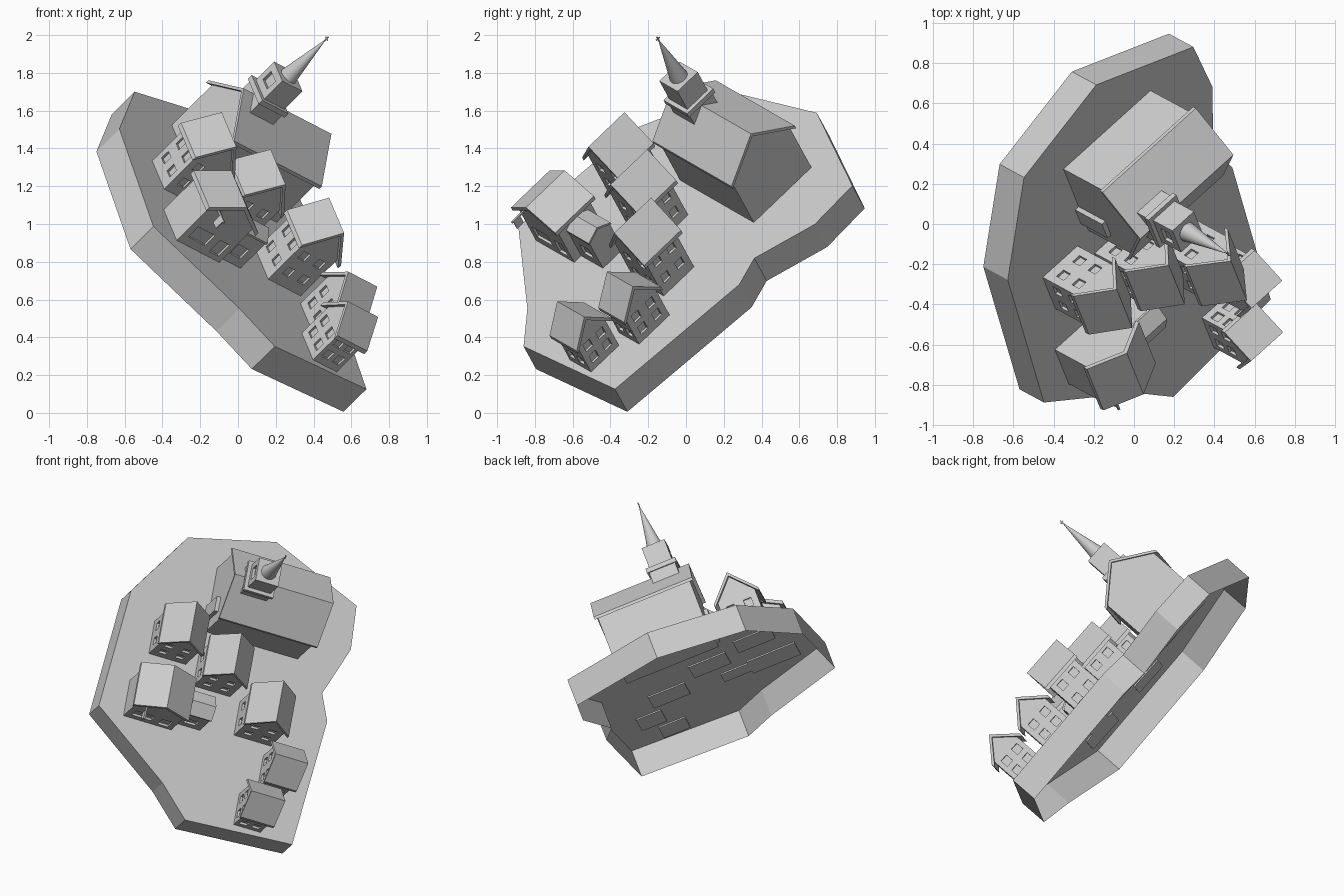
import bpy, bmesh
from mathutils import Matrix, Vector

if "Cube" in bpy.data.objects:
    bpy.data.objects.remove(bpy.data.objects["Cube"])

# Tilted frame of the ground slab: local x, y lie in the slab, z is its normal
N = Vector((.664, -.359, .656)).normalized()
V = Vector((.281, -.693, -.664))
V = (V - N * V.dot(N)).normalized()
W = N.cross(V)
M = Matrix((V, W, N)).transposed().to_4x4()
M.translation = N * .669


def finish(name, bm):
    bmesh.ops.recalc_face_normals(bm, faces=bm.faces)
    me = bpy.data.meshes.new(name)
    bm.to_mesh(me)
    bm.free()
    ob = bpy.data.objects.new(name, me)
    bpy.context.collection.objects.link(ob)
    ob.matrix_world = M
    return ob


def add_box(bm, x0, x1, y0, y1, z0, z1):
    mat = Matrix.Translation(((x0 + x1) / 2, (y0 + y1) / 2, (z0 + z1) / 2)) \
        @ Matrix.Diagonal((x1 - x0, y1 - y0, z1 - z0, 1))
    bmesh.ops.create_cube(bm, size=1, matrix=mat)


def box(name, *dims):
    bm = bmesh.new()
    add_box(bm, *dims)
    return finish(name, bm)


def prism(name, profile, axis, a, b):
    """Extrude a (side, height) profile along local x or y."""
    bm = bmesh.new()
    pos = (lambda c, d, h: (d, c, h)) if axis == 'x' else (lambda c, d, h: (c, d, h))
    ends = [[bm.verts.new(pos(c, d, h)) for c, h in profile] for d in (a, b)]
    n = len(profile)
    for e in ends:
        bm.faces.new(e)
    for i in range(n):
        j = (i + 1) % n
        bm.faces.new((ends[0][i], ends[0][j], ends[1][j], ends[1][i]))
    return finish(name, bm)


def cut_windows(walls, boxes):
    bm = bmesh.new()
    for b in boxes:
        add_box(bm, *b)
    cutter = finish(walls.name + "_window_cutter", bm)
    cutter.hide_render = True
    cutter.hide_viewport = True
    mod = walls.modifiers.new("windows", 'BOOLEAN')
    mod.operation = 'DIFFERENCE'
    mod.solver = 'EXACT'
    mod.object = cutter


def building(name, x0, x1, y0, y1, eave, ridge, axis, over=.025, th=.025):
    """Gabled walls with an overhanging roof slab, ridge along the given axis."""
    lo, hi, a, b = (y0, y1, x0, x1) if axis == 'x' else (x0, x1, y0, y1)
    c, half = (lo + hi) / 2, (hi - lo) / 2
    k = (ridge - eave) / half
    walls = prism(name + "_walls", [(lo, -.008), (hi, -.008), (hi, eave), (c, ridge), (lo, eave)],
                  axis, a, b)
    w, e = half + over, eave - k * over
    prism(name + "_roof", [(c - w, e), (c, ridge), (c + w, e), (c + w, e + th),
                           (c, ridge + th), (c - w, e + th)], axis, a - over, b + over)
    return walls


# Ground slab: top sheet with a skirt, open underneath
outline = [(.368, .191), (.417, -.529), (.217, -.719), (-.166, -1.22), (-.982, -1.149),
           (-1.443, -.845), (-1.587, -.268), (-1.326, .323), (-1.026, .338),
           (-.683, .205), (-.509, .271)]
bm = bmesh.new()
top = [bm.verts.new((x, y, 0)) for x, y in outline]
low = [bm.verts.new((x, y, -.183)) for x, y in outline]
bm.faces.new(reversed(top))
for i in range(len(outline)):
    j = (i + 1) % len(outline)
    bm.faces.new((top[i], top[j], low[j], low[i]))
ground = finish("ground_slab", bm)
if ground.data.polygons[0].normal.z < 0:
    ground.data.flip_normals()

# Town houses: x range, y range, eave, ridge, ridge axis
houses = [(-.83, -.605, -.96, -.71, .27, .41, 'x'),
          (-.71, -.48, -.635, -.385, .27, .41, 'x'),
          (-.468, -.236, -.315, -.066, .29, .44, 'x'),
          (-.158, .075, -.10, .07, .215, .335, 'y'),
          (.138, .351, -.21, -.03, .21, .325, 'y')]
D = .014
for i, (x0, x1, y0, y1, eave, ridge, axis) in enumerate(houses):
    walls = building(f"house_{i + 1}", x0, x1, y0, y1, eave, ridge, axis)
    cuts = []
    for z in (eave * .32, eave * .75):
        for f in (.27, .73):
            cx, cy, r, q = x0 + f * (x1 - x0), y0 + f * (y1 - y0), .025, .027
            for s in (x0, x1):
                cuts.append((s - D, s + D, cy - r, cy + r, z - q, z + q))
            for s in (y0, y1):
                cuts.append((cx - r, cx + r, s - D, s + D, z - q, z + q))
    cut_windows(walls, cuts)

# Inn with a lower annex and a hanging sign
inn = building("inn", -.392, -.147, -1.05, -.725, .265, .355, 'x')
cut_windows(inn, [(-.147 - D, -.147 + D, -1.01, -.88, .05, .13),
                  (-.147 - D, -.147 + D, -.83, -.76, .03, .12)])
annex = building("annex", -.355, -.2, -.74, -.54, .2, .24, 'y', .006, .012)
cut_windows(annex, [(-.2 - D, -.2 + D, -.67, -.59, .05, .12)])
box("sign_arm", -.15, -.05, -.995, -.985, .268, .278)
box("sign_board", -.11, -.06, -.993, -.987, .215, .268)

# Church: nave, porch, tower, belfry, spire, cross
CX, CY = -1.08, -.48
building("church", CX - .22, CX + .22, -.62, .005, .322, .485, 'y', .022, .02)
box("church_porch", -1.03, -.93, -.645, -.60, -.005, .2)
box("tower_base", CX - .088, CX + .088, CY - .088, CY + .088, .38, .52)
box("tower_cornice", CX - .1, CX + .1, CY - .1, CY + .1, .515, .545)
belfry = box("belfry", CX - .077, CX + .077, CY - .077, CY + .077, .54, .69)
cut_windows(belfry, [(CX - .04, CX + .04, CY - .09, CY - .06, .585, .65)])
bm = bmesh.new()
bmesh.ops.create_cone(bm, cap_ends=True, segments=24, radius1=.05, radius2=.002, depth=.295,
                      matrix=Matrix.Translation((CX, CY, .8375)))
spire = finish("spire", bm)
bpy.context.view_layer.objects.active = spire
spire.select_set(True)
bpy.ops.object.shade_smooth_by_angle()
box("cross_post", CX - .003, CX + .003, CY - .003, CY + .003, .975, 1.01)
box("cross_bar", CX - .013, CX + .013, CY - .003, CY + .003, .992, .998)
